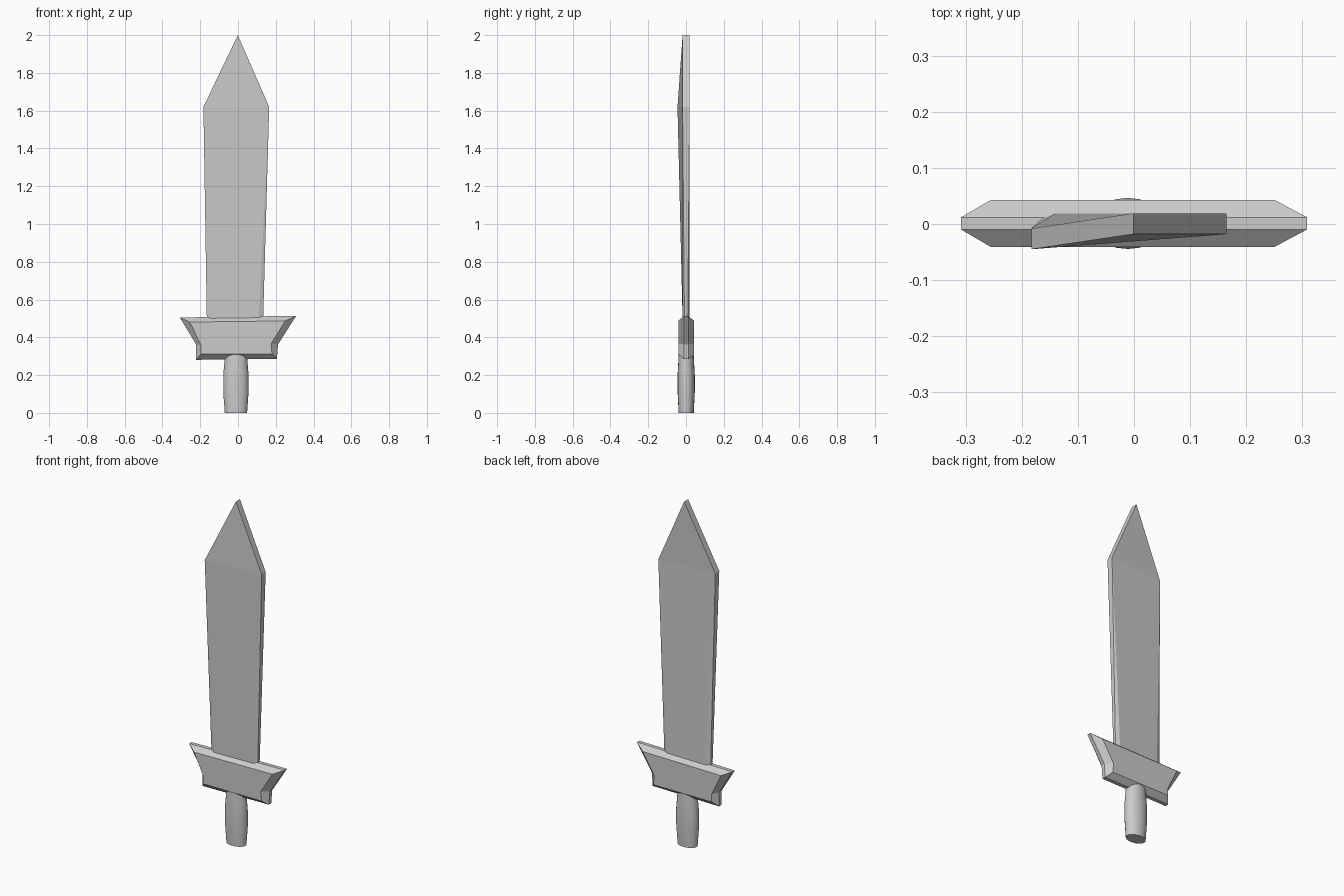
import bpy, bmesh
from math import cos, sin, pi

if "Cube" in bpy.data.objects:
    bpy.data.objects.remove(bpy.data.objects["Cube"])


def loft(name, rings):
    """Skin a stack of equal-length point rings and cap both ends."""
    bm = bmesh.new()
    loops = [[bm.verts.new(p) for p in ring] for ring in rings]
    n = len(loops[0])
    for a, b in zip(loops, loops[1:]):
        for i in range(n):
            j = (i + 1) % n
            bm.faces.new((a[i], a[j], b[j], b[i]))
    bm.faces.new(loops[0][::-1])
    bm.faces.new(loops[-1])
    # Collapse coincident points where a ring has fewer corners
    bmesh.ops.remove_doubles(bm, verts=bm.verts, dist=0.0005)
    bmesh.ops.recalc_face_normals(bm, faces=bm.faces)
    mesh = bpy.data.meshes.new(name)
    bm.to_mesh(mesh)
    bm.free()
    obj = bpy.data.objects.new(name, mesh)
    bpy.context.collection.objects.link(obj)
    return obj


# Blade: bevelled root, square-edged skewed shoulders, chisel tip
def blade_ring(z, inner, outer, left_y, right_y, edge=0.0):
    (il, ir), (ol, orr) = inner, outer
    (lf, lb), (rf, rb) = left_y, right_y
    return [(il, lf, z), (ir, rf, z), (orr, rf + edge, z), (orr, rb - edge, z),
            (ir, rb, z), (il, lb, z), (ol, lb - edge, z), (ol, lf + edge, z)]


flat = (-0.018, 0.019)
shoulder = (-0.183, 0.165)
loft("blade", [
    blade_ring(0.49, (-0.14, 0.11), (-0.165, 0.133), flat, flat, 0.01),
    blade_ring(1.62, shoulder, shoulder, (-0.045, -0.008), flat),
    blade_ring(2.0, (-0.001, -0.001), (-0.001, -0.001), flat, flat),
])

# Guard: flared outline with bevelled front and back faces
outer = [(-0.308, 0.505), (-0.222, 0.363), (-0.222, 0.281),
         (0.206, 0.286), (0.212, 0.363), (0.308, 0.514)]
inner = [(-0.255, 0.481), (-0.196, 0.358), (-0.196, 0.312),
         (0.18, 0.312), (0.175, 0.365), (0.25, 0.487)]
loft("guard", [[(x, y, z) for x, z in outline] for y, outline in
               ((-0.041, inner), (-0.010, outer), (0.012, outer), (0.043, inner))])

# Grip: oval barrel, slightly fuller in the middle
grip = loft("grip", [
    [(-0.011 + rx * cos(2 * pi * i / 20), 0.001 + ry * sin(2 * pi * i / 20), z)
     for i in range(20)]
    for z, rx, ry in ((0, 0.059, 0.040), (0.11, 0.067, 0.0455),
                      (0.2, 0.067, 0.0455), (0.32, 0.057, 0.039))])
bpy.context.view_layer.objects.active = grip
grip.select_set(True)
bpy.ops.object.shade_smooth_by_angle()
